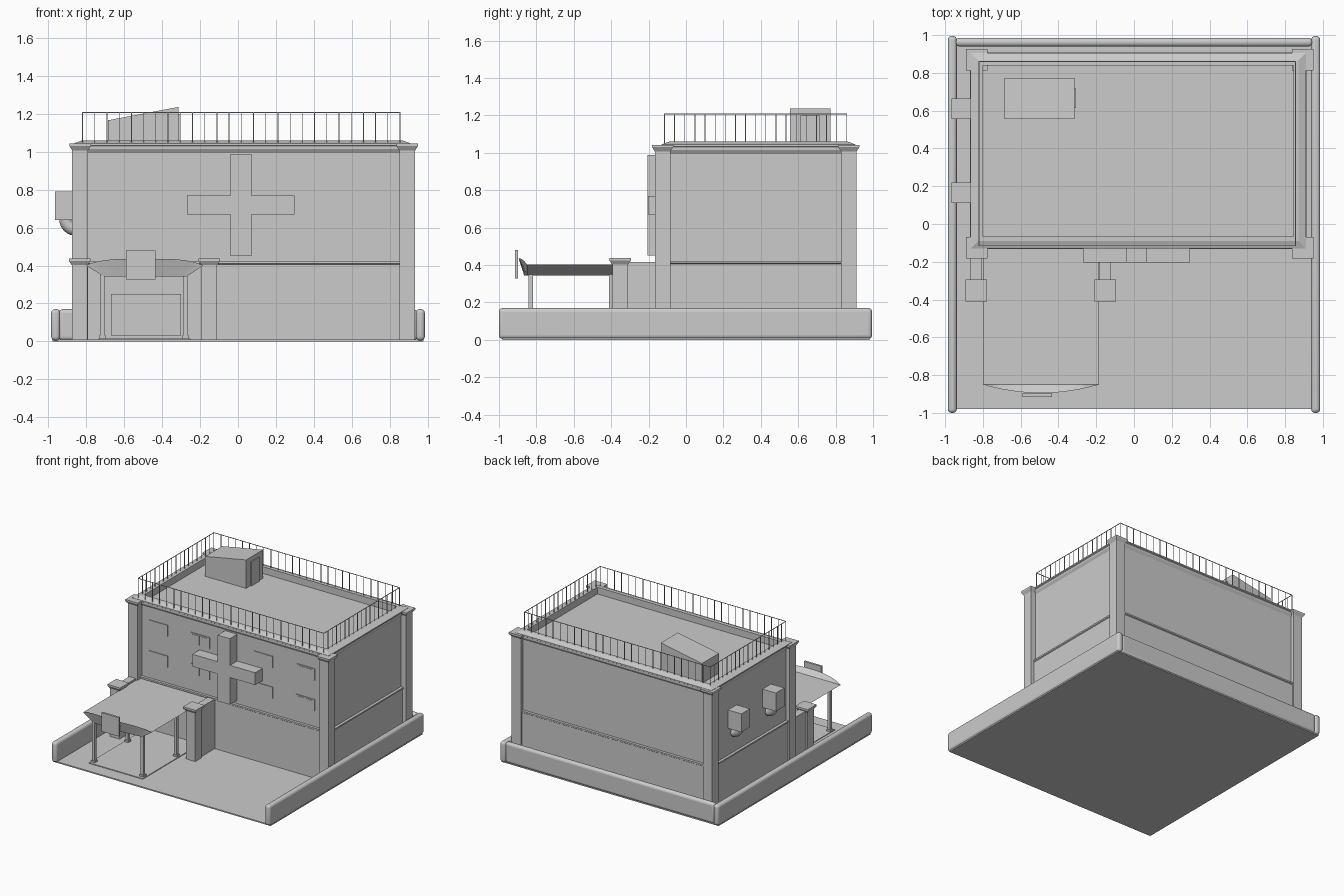
import bpy, bmesh, math
from mathutils import Vector

if "Cube" in bpy.data.objects:
    bpy.data.objects.remove(bpy.data.objects["Cube"])

grey = bpy.data.materials.new("plain grey")
grey.use_nodes = True
grey.diffuse_color = (0.6, 0.6, 0.6, 1)
grey.node_tree.nodes["Principled BSDF"].inputs["Base Color"].default_value = (0.6, 0.6, 0.6, 1)


def finish(name, bm):
    bmesh.ops.recalc_face_normals(bm, faces=bm.faces)
    mesh = bpy.data.meshes.new(name)
    bm.to_mesh(mesh)
    bm.free()
    mesh.materials.append(grey)
    obj = bpy.data.objects.new(name, mesh)
    bpy.context.collection.objects.link(obj)
    return obj


def add_box(bm, x0, x1, y0, y1, z0, z1):
    verts = bmesh.ops.create_cube(bm, size=1)["verts"]
    for v in verts:
        v.co = Vector((x1 if v.co.x > 0 else x0, y1 if v.co.y > 0 else y0, z1 if v.co.z > 0 else z0))
    return verts


def boxes(name, *specs):
    bm = bmesh.new()
    for spec in specs:
        add_box(bm, *spec)
    return finish(name, bm)


def stack(name, rect, rings, capped=True):
    """Rectangular rings (outset, height) joined from first to last."""
    x0, x1, y0, y1 = rect
    bm = bmesh.new()
    loops = []
    for d, z in rings:
        corners = ((x0 - d, y0 - d), (x1 + d, y0 - d), (x1 + d, y1 + d), (x0 - d, y1 + d))
        loops.append([bm.verts.new((x, y, z)) for x, y in corners])
    for a, b in zip(loops, loops[1:]):
        for i in range(4):
            j = (i + 1) % 4
            bm.faces.new((a[i], a[j], b[j], b[i]))
    if capped:
        bm.faces.new(loops[0])
        bm.faces.new(loops[-1])
    return finish(name, bm)


def smooth(obj):
    bpy.ops.object.select_all(action="DESELECT")
    obj.select_set(True)
    bpy.context.view_layer.objects.active = obj
    bpy.ops.object.shade_smooth_by_angle(angle=math.radians(40))


def rounded(obj, width):
    mod = obj.modifiers.new("rounding", "BEVEL")
    mod.width, mod.segments = width, 4
    smooth(obj)


# Ground and rounded boundary walls
boxes("ground", (-0.98, 0.98, -0.98, 0.98, 0, 0.01))
for side, x in (("right", -0.962), ("left", 0.962)):
    rounded(boxes(side + "_boundary_wall", (x - 0.024, x + 0.024, -1, 0.995, 0.005, 0.17)), 0.02)
rounded(boxes("back_boundary_wall", (-0.945, 0.945, 0.94, 0.985, 0.005, 0.17)), 0.02)

# Building body, with a wider lower storey
body = (-0.845, 0.89, -0.11, 0.885)
stack("upper_storeys", body, [(0, 0.4), (0, 1.005)])
stack("lower_storey", body, [(0.015, 0.005), (0.015, 0.405), (0.022, 0.41), (0.022, 0.422), (0, 0.422)])
# Cornice flares out, slopes back in, then drops to the sunken roof
stack("roof_cornice", body, [(0, 0.995), (0.012, 1.015), (0.012, 1.03), (0.02, 1.035), (0.02, 1.045),
                             (-0.02, 1.06), (-0.045, 1.06), (-0.045, 1.004)], capped=False)


# Corner pillars and gate pillars share one shape
def pillar(name, x, y, top):
    h = 0.042
    stack(name, (x - h, x + h, y - h, y + h),
          [(0, 0.005), (0, top - 0.035), (0.015, top - 0.012), (0.015, top)])


for fb, y in (("front", -0.125), ("back", 0.87)):
    for side, x in (("right", -0.833), ("left", 0.893)):
        pillar(f"{fb}_{side}_corner_pillar", x, y, 1.043)
for side, x in (("right", -0.835), ("left", -0.152)):
    pillar(side + "_gate_pillar", x, -0.352, 0.437)
    boxes(side + "_gate_wall", (x - 0.03, x + 0.03, -0.32, -0.12, 0.005, 0.415))

# Front windows, alternately plain and split into two panes
bm = bmesh.new()
for i, x in enumerate((-0.64, -0.26, 0.308, 0.688)):
    for z in (0.597, 0.848):
        w, h = 0.084, 0.047
        add_box(bm, x - w, x + w, -0.116, -0.1, z - h, z + h)
        if i % 2:
            for px in (x - 0.037, x + 0.037):
                add_box(bm, px - 0.03, px + 0.03, -0.119, -0.11, z - 0.037, z + 0.037)
finish("front_windows", bm)

# Cross on the front wall
boxes("cross", (-0.04, 0.07, -0.205, -0.1, 0.45, 0.988),
      (-0.27, -0.04, -0.203, -0.1, 0.67, 0.77), (0.07, 0.297, -0.203, -0.1, 0.67, 0.77))

# Railing around the roof
rx0, rx1, ry0, ry1, rz0, rz1 = -0.82, 0.855, -0.115, 0.86, 1.045, 1.21
bm = bmesh.new()
t = 0.002
for y in (ry0, ry1):
    add_box(bm, rx0, rx1, y - t, y + t, rz1 - 2 * t, rz1)
    for i in range(27):
        x = rx0 + (rx1 - rx0) * i / 26
        add_box(bm, x - t, x + t, y - t, y + t, rz0, rz1)
for x in (rx0, rx1):
    add_box(bm, x - t, x + t, ry0, ry1, rz1 - 2 * t, rz1)
    for i in range(1, 18):
        y = ry0 + (ry1 - ry0) * i / 18
        add_box(bm, x - t, x + t, y - t, y + t, rz0, rz1)
finish("roof_railing", bm)

# Rooftop stair hut with a sloping top and a door
bm = bmesh.new()
for v in add_box(bm, -0.685, -0.315, 0.555, 0.773, 1.0, 1.237):
    if v.co.z > 1.1 and v.co.x < -0.5:
        v.co.z = 1.167
finish("roof_hut", bm)
boxes("roof_hut_door", (-0.32, -0.306, 0.613, 0.717, 1.0, 1.2))

# Wall units on the right side, each with a bent duct beneath
for label, y in (("front", 0.165), ("back", 0.61)):
    boxes(label + "_wall_unit", (-0.965, -0.84, y - 0.055, y + 0.055, 0.64, 0.79))
    curve = bpy.data.curves.new(label + "_duct", "CURVE")
    curve.dimensions = "3D"
    curve.bevel_depth, curve.bevel_resolution, curve.use_fill_caps = 0.036, 4, True
    path = curve.splines.new("POLY")
    path.points.add(8)
    for i, p in enumerate(path.points):
        a = math.pi / 2 * i / 8
        p.co = (-0.855 - 0.052 * math.cos(a), y, 0.645 - 0.052 * math.sin(a), 1)
    curve.materials.append(grey)
    bpy.context.collection.objects.link(bpy.data.objects.new(label + "_duct", curve))

# Entrance canopy: wide flat top, narrower underside
bm = bmesh.new()
for v in add_box(bm, -0.8, -0.185, -0.85, -0.11, 0.345, 0.403):
    if v.co.z < 0.37:
        v.co.x = -0.71 if v.co.x < -0.5 else -0.27
finish("canopy", bm)

# Bowed fascia that leans forward at its top edge
bm = bmesh.new()
columns = []
for i in range(13):
    s = i / 6 - 1
    bow = 1 - s * s
    top = (-0.4925 + 0.3075 * s, -0.85 - 0.045 * bow, 0.403 + 0.033 * (1 - s ** 4))
    bottom = (-0.49 + 0.22 * s, -0.85 - 0.015 * bow, 0.343)
    back = (top[0], -0.85 + 0.004 * bow, 0.4)
    columns.append([bm.verts.new(p) for p in (bottom, top, back)])
for a, b in zip(columns, columns[1:]):
    for k in range(3):
        m = (k + 1) % 3
        bm.faces.new((a[k], b[k], b[m], a[m]))
bm.faces.new(columns[0])
bm.faces.new(columns[-1])
smooth(finish("canopy_fascia", bm))
boxes("canopy_sign", (-0.59, -0.435, -0.915, -0.898, 0.327, 0.48))

# Canopy posts with feet, standing on a thin entrance slab
boxes("entrance_slab", (-0.735, -0.25, -0.87, -0.12, 0.005, 0.016))
posts = []
for x in (-0.715, -0.277):
    for y in (-0.83, -0.4):
        posts.append((x - 0.012, x + 0.012, y - 0.012, y + 0.012, 0.01, 0.35))
        posts.append((x - 0.018, x + 0.018, y - 0.018, y + 0.018, 0.01, 0.03))
boxes("canopy_posts", *posts)

# Entrance door, frame and transom panes
boxes("entrance_frame", (-0.7, -0.27, -0.132, -0.11, 0.01, 0.34))
boxes("entrance_door", (-0.67, -0.3, -0.14, -0.125, 0.03, 0.25))
boxes("transom_panes", *[(x - 0.047, x + 0.047, -0.138, -0.125, 0.27, 0.33)
                         for x in (-0.645, -0.54, -0.435, -0.33)])
